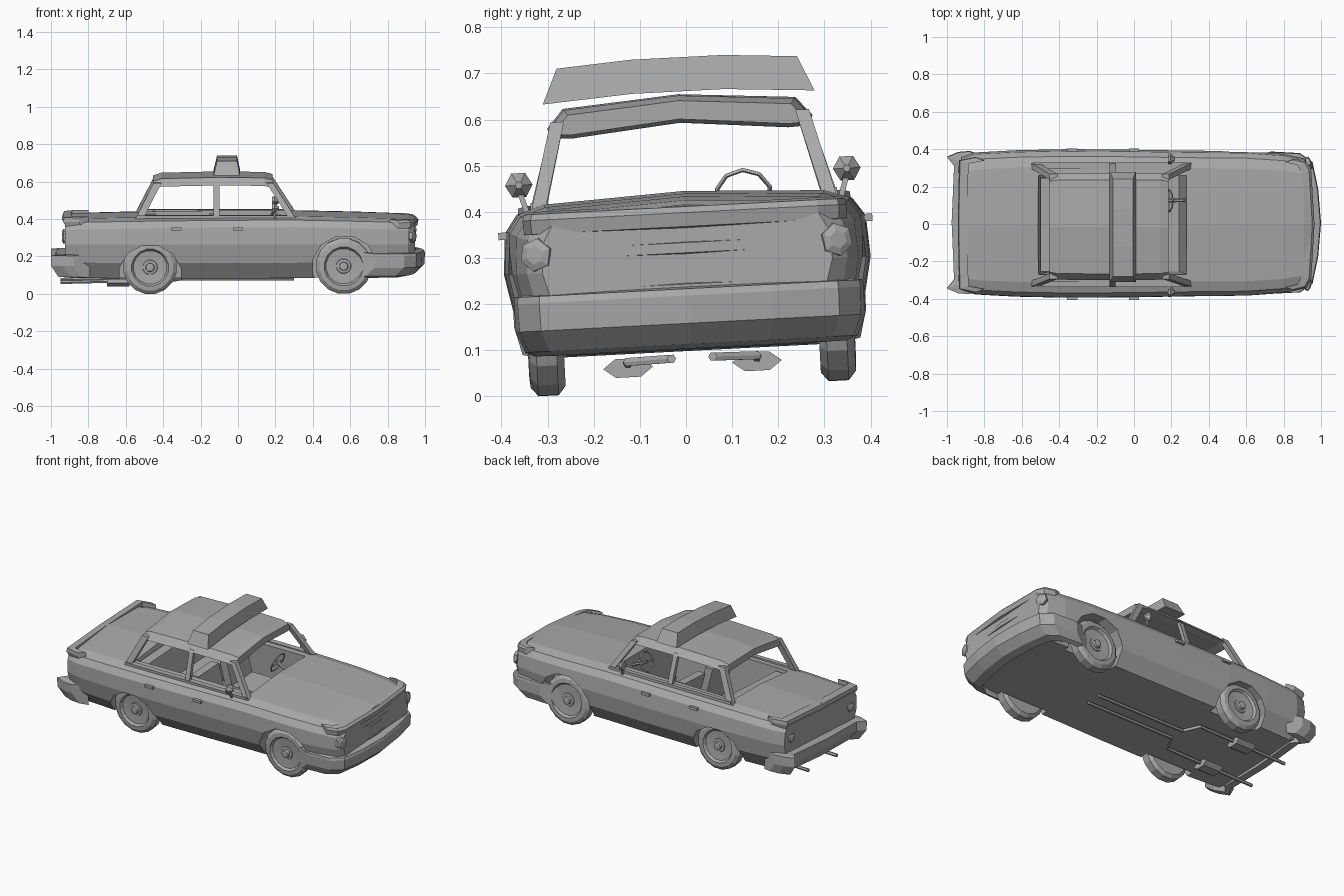
import bpy, bmesh, math
from mathutils import Matrix, Vector

old = bpy.data.objects.get("Cube")
if old:
    bpy.data.objects.remove(old, do_unlink=True)

grey = bpy.data.materials.new("plain grey")
grey.use_nodes = True
grey.diffuse_color = (0.4, 0.4, 0.4, 1)
grey.node_tree.nodes["Principled BSDF"].inputs["Base Color"].default_value = (0.4, 0.4, 0.4, 1)
parts = []


def add(name, bm):
    bmesh.ops.recalc_face_normals(bm, faces=bm.faces)
    me = bpy.data.meshes.new(name)
    bm.to_mesh(me)
    bm.free()
    me.materials.append(grey)
    ob = bpy.data.objects.new(name, me)
    bpy.context.collection.objects.link(ob)
    parts.append(ob)
    return ob


def loft(name, rings, cap=True, loop=False):
    """Skin a row of closed rings with the same number of points."""
    bm = bmesh.new()
    rows = [[bm.verts.new(p) for p in r] for r in rings]
    pairs = list(zip(rows, rows[1:])) + ([(rows[-1], rows[0])] if loop else [])
    for a, b in pairs:
        for i in range(len(a)):
            j = (i + 1) % len(a)
            bm.faces.new((a[i], a[j], b[j], b[i]))
    if cap and not loop:
        bm.faces.new(rows[0])
        bm.faces.new(rows[-1])
    return add(name, bm)


def box(name, c, s, taper=1.0):
    def ring(z, k):
        return [(c[0] + u * s[0] / 2 * k, c[1] + v * s[1] / 2 * k, z)
                for u, v in ((-1, -1), (1, -1), (1, 1), (-1, 1))]
    return loft(name, [ring(c[2] - s[2] / 2, 1), ring(c[2] + s[2] / 2, taper)])


def beam(name, p, q, w, d):
    """Bar from p to q with level ends, w along x and d along y."""
    return loft(name, [[(e[0] + u * w / 2, e[1] + v * d / 2, e[2])
                        for u, v in ((-1, -1), (1, -1), (1, 1), (-1, 1))] for e in (p, q)])


def turned(name, centre, axis, profile, n):
    """Lathe (offset, radius) profile round an axis through centre."""
    rot = Vector((0, 0, 1)).rotation_difference(Vector(axis))
    return loft(name, [[Vector(centre) + rot @ Vector((r * math.cos(t), r * math.sin(t), h))
                        for t in (2 * math.pi * (k + .5) / n for k in range(n))]
                       for h, r in profile])


def tube(name, pts, r, n=6):
    """Pipe that runs mostly along x."""
    return loft(name, [[(x, y + r * math.cos(k * math.tau / n), z + r * math.sin(k * math.tau / n))
                        for k in range(n)] for x, y, z in pts])


def wrap(name, half_path, section):
    """Sweep an (inset, z) section round one end of the car."""
    path = half_path + [(x, -y) for x, y in reversed(half_path[:-1])]
    s = 1 if path[0][0] > 0 else -1
    return loft(name, [[(x - s * d, y * (1 - d), z) for d, z in section] for x, y in path])


def cut(ob, cutter):
    m = ob.modifiers.new("cut", "BOOLEAN")
    m.object, m.solver = cutter, "EXACT"
    bpy.context.view_layer.objects.active = ob
    bpy.ops.object.modifier_apply(modifier=m.name)
    parts.remove(cutter)
    bpy.data.objects.remove(cutter, do_unlink=True)


# Body shell: x, half width, floor height, deck height
def section(x, w, b, t):
    half = [(.8 * w, b), (.95 * w, b + .085), (w, .29), (.985 * w, t - .055),
            (.92 * w, t - .018), (.78 * w, t)]
    return ([(x, y, z) for y, z in half] + [(x, 0, t + .014)]
            + [(x, -y, z) for y, z in reversed(half)])


body = loft("body", [section(*s) for s in (
    (-.925, .355, .15, .42), (-.85, .38, .108, .425), (-.63, .392, .105, .43),
    (-.35, .398, .105, .434), (0, .395, .105, .437), (.3, .39, .107, .438),
    (.6, .387, .108, .432), (.8, .372, .11, .426), (.91, .348, .125, .418), (.945, .315, .15, .408))])

# Cabin opening and wheel wells
cut(body, loft("cabin_cutter", [[(x, y, z) for x, y in ((a, -.265), (b, -.265), (b, .265), (a, .265))]
                                for z, a, b in ((.13, -.44, .24), (.6, -.55, .3))]))
for s in (-1, 1):
    for x, z, r in ((.57, .165, .175), (-.47, .12, .17)):
        cut(body, turned("well_cutter", (x, s * .27, z), (0, s, 0), [(0, r), (.2, r)], 12))

# Nose lip, grille bar, trunk lip and bumpers
nose = [(.86, .352), (.925, .335), (.948, .29), (.965, 0)]
wrap("hood_lip", nose, [(.05, .423), (.012, .418), (0, .405), (.006, .375), (.05, .365)])
wrap("grille_bar", nose[1:], [(.04, .345), (.012, .34), (.012, .318), (.04, .31)])
wrap("grille_base", nose[1:], [(.04, .26), (.014, .25), (.014, .2), (.04, .2)])
wrap("front_bumper", [(.735, .38), (.89, .372), (.955, .325), (.985, .18), (1, 0)],
     [(.06, .245), (.005, .24), (0, .225), (.004, .165), (.05, .12), (.1, .11), (.1, .24)])
tail = [(-.85, .362), (-.935, .345), (-.942, 0)]
wrap("trunk_lip", tail, [(.05, .437), (.005, .432), (0, .41), (.014, .385), (.05, .385)])
wrap("rear_bumper", [(-.88, .382), (-.94, .377), (-1, .352), (-.962, .305), (-.975, 0)],
     [(.06, .235), (0, .23), (0, .175), (.04, .115), (.09, .11), (.09, .23)])

# Roof panel
rim = [(.285, .602), (.25, .643), (0, .662), (-.25, .643), (-.285, .602),
       (-.242, .6), (0, .622), (.242, .6)]
loft("roof", [[(x, y * k, z + dz) for y, z in rim] for x, k, dz in (
    (-.455, .97, -.022), (-.41, 1, -.007), (-.1, 1.01, 0), (.14, 1, -.003), (.185, .97, -.014))])

# Roof sign, drooping at the ends
loft("roof_sign", [[(-.13, y, lo), (.01, y, lo), (-.005, y * k, hi), (-.112, y * k, hi)]
                   for y, lo, hi, k in ((-.295, .655, .731, .885), (-.1, .668, .742, 1),
                                        (.1, .668, .742, 1), (.295, .655, .731, .885))])

# Cabin furniture
box("rear_bench", (-.36, 0, .2), (.16, .5, .12))
beam("rear_bench_back", (-.42, 0, .2), (-.47, 0, .42), .06, .5)
bpy_ring = bmesh.new()
tilt = Matrix.Translation((.185, .13, .435)) @ Matrix.Rotation(math.radians(-68), 4, "Y")
bpy_ring.free()
loft("steering_wheel", [[tilt @ Vector(((.06 + .005 * math.cos(b)) * math.cos(a),
                                        (.06 + .005 * math.cos(b)) * math.sin(a), .005 * math.sin(b)))
                         for b in (k * math.tau / 4 for k in range(4))]
                        for a in (k * math.tau / 10 for k in range(10))], loop=True)
tube("steering_column", [(.18, .13, .437), (.28, .13, .39)], .01)
beam("steering_spoke", (.185, .13, .432), (.185, .13, .438), .012, .12)

for s, side in ((-1, "right"), (1, "left")):
    # Pillars and window sills
    beam("front_pillar_" + side, (.295, s * .318, .42), (.17, s * .266, .615), .036, .03)
    beam("middle_pillar_" + side, (-.115, s * .325, .42), (-.115, s * .268, .615), .03, .022)
    beam("rear_pillar_" + side, (-.535, s * .318, .41), (-.43, s * .266, .615), .042, .03)
    box("window_sill_" + side, (-.12, s * .318, .435), (.83, .03, .016))
    # Seats
    box("seat_" + side, (.0, s * .135, .2), (.17, .2, .12))
    beam("seat_back_" + side, (-.08, s * .135, .2), (-.13, s * .135, .425), .05, .2)
    # Wheels with recessed discs and hub caps
    for x, z, r, end in ((.565, .172, .15, "front"), (-.47, .166, .145, "rear")):
        turned(f"{end}_wheel_{side}", (x, s * .315, z), (0, s, 0),
               [(-.038, .1), (-.038, r - .02), (-.022, r), (.022, r), (.038, r - .02),
                (.04, r - .045), (.026, r - .055), (.022, .04), (.026, .038), (.028, .024),
                (.044, .022), (.046, .012)], 16)
    # Door mirrors
    beam("mirror_stalk_" + side, (.2, s * .34, .42), (.195, s * .353, .462), .012, .012)
    turned("mirror_" + side, (.195, s * .356, .483), (1, 0, 0),
           [(-.012, .027), (0, .03), (.025, .008)], 6)
    # Door handles
    for x, end in ((-.33, "rear"), (0, "front")):
        box(f"{end}_door_handle_{side}", (x, s * .397, .374), (.055, .018, .016))
    # Lamps
    turned("tail_lamp_" + side, (-.92, s * .29, .315), (-1, 0, 0), [(0, .026), (.014, .026), (.02, .014)], 8)
    turned("headlamp_" + side, (.925, s * .322, .33), (1, s * .35, 0), [(0, .036), (.018, .036), (.024, .02)], 6)
    # Exhaust
    tube("exhaust_pipe_" + side, [(.3, s * .045, .09), (-.3, s * .045, .09), (-.345, s * .14, .088),
                                  (-.75, s * .14, .08), (-.95, s * .14, .075)], .01)
    tube("muffler_" + side, [(-.7, s * .14, .075), (-.58, s * .14, .075)], .036)

for ob in parts:
    if ob.name.startswith("muffler"):
        for v in ob.data.vertices:
            v.co.z = .075 + (v.co.z - .075) * .65
            v.co.y += (v.co.y - math.copysign(.14, v.co.y)) * .5

# Lean the whole car on its suspension and stand it on the ground
lean = Matrix.Translation((0, .018, 0)) @ Matrix.Rotation(.052, 4, "X")
for ob in parts:
    ob.data.transform(lean)
low = min(v.co.z for ob in parts for v in ob.data.vertices)
for ob in parts:
    ob.data.transform(Matrix.Translation((0, 0, -low)))
